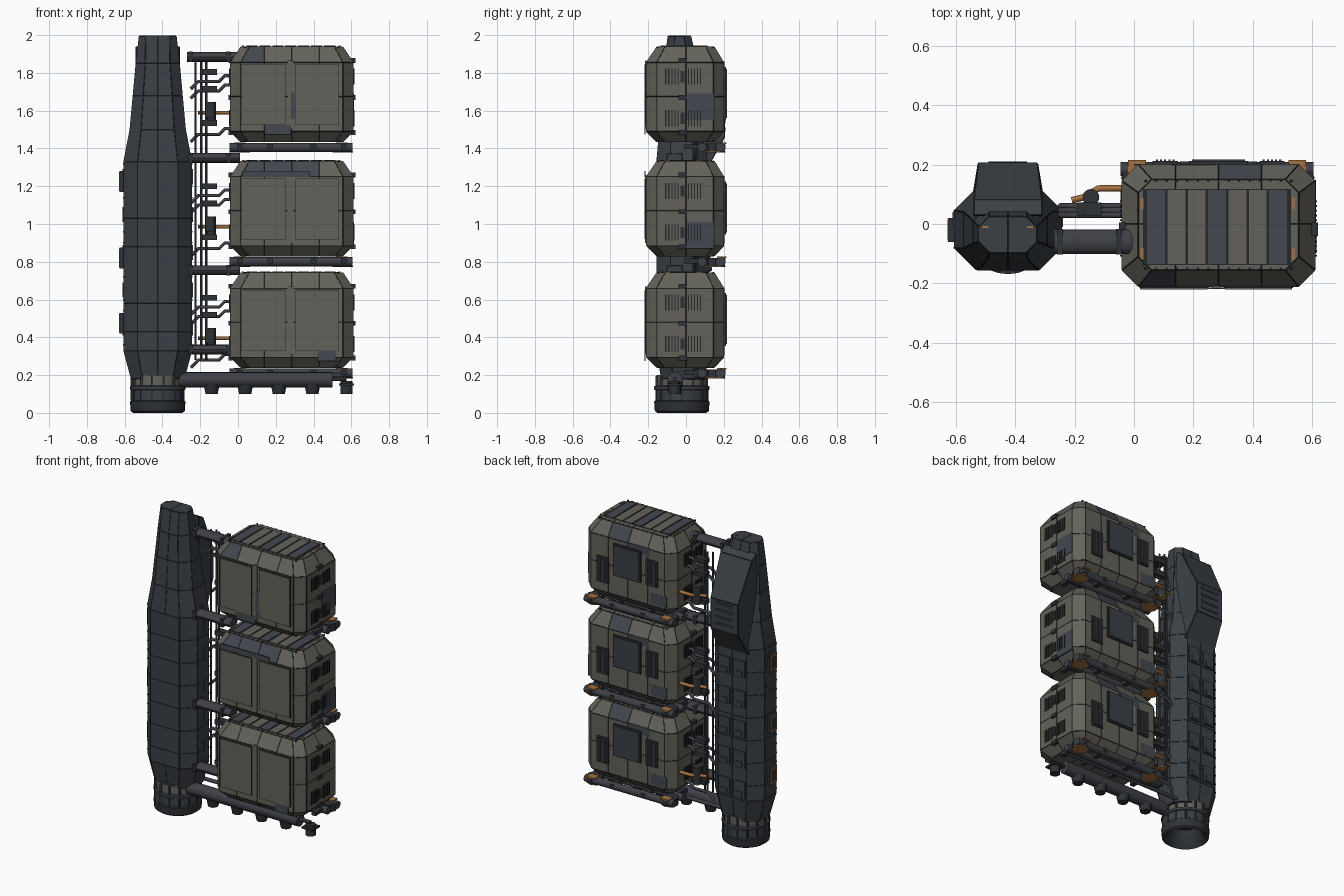
import bpy, bmesh, math
from mathutils import Matrix, Vector

cube = bpy.data.objects.get("Cube")
if cube:
    bpy.data.objects.remove(cube)


def material(name, r, g, b):
    m = bpy.data.materials.new(name)
    m.use_nodes = True
    m.diffuse_color = (r, g, b, 1)
    m.node_tree.nodes["Principled BSDF"].inputs["Base Color"].default_value = (r, g, b, 1)
    return m


HULL = material("hull slate", .043, .051, .061)
GREY = material("container grey", .125, .12, .102)
BLUE = material("panel blue grey", .057, .064, .078)
SEAM = material("seam black", .018, .02, .023)
PIPE = material("pipe metal", .047, .051, .061)
DARK = material("dark metal", .028, .032, .037)
ORANGE = material("marking orange", .36, .16, .05)


def finish(name, bm, *mats, smooth=False):
    bmesh.ops.recalc_face_normals(bm, faces=bm.faces)
    me = bpy.data.meshes.new(name)
    bm.to_mesh(me)
    bm.free()
    for m in mats:
        me.materials.append(m)
    ob = bpy.data.objects.new(name, me)
    bpy.context.collection.objects.link(ob)
    if smooth:
        bpy.ops.object.select_all(action='DESELECT')
        ob.select_set(True)
        bpy.context.view_layer.objects.active = ob
        bpy.ops.object.shade_smooth_by_angle()
    return ob


def boxes(name, mat, items):
    """Each item: centre x, y, z and size x, y, z."""
    bm = bmesh.new()
    for x, y, z, a, b, c in items:
        bmesh.ops.create_cube(bm, size=1, matrix=Matrix.Translation((x, y, z)) @ Matrix.Diagonal((a, b, c, 1)))
    return finish(name, bm, mat)


def cylinder(name, mat, start, end, r, sides=16, flat=1, r2=None):
    a, b = Vector(start), Vector(end)
    bm = bmesh.new()
    turn = (b - a).to_track_quat('Z', 'Y').to_matrix().to_4x4()
    bmesh.ops.create_cone(bm, cap_ends=True, segments=sides, radius1=r, radius2=r if r2 is None else r2,
                          depth=(b - a).length, matrix=Matrix.Translation((a + b) / 2) @ Matrix.Diagonal((1, 1, flat, 1)) @ turn)
    return finish(name, bm, mat, smooth=sides > 8)


def tube(name, mat, pts, r):
    cu = bpy.data.curves.new(name, 'CURVE')
    cu.dimensions = '3D'
    cu.bevel_depth, cu.bevel_resolution, cu.use_fill_caps = r, 1, True
    sp = cu.splines.new('POLY')
    sp.points.add(len(pts) - 1)
    for p, co in zip(sp.points, pts):
        p.co = (*co, 1)
    cu.materials.append(mat)
    bpy.context.collection.objects.link(bpy.data.objects.new(name, cu))


def octagon_loft(rings):
    """Rings: centre x, half width, front and back y, corner cut, z."""
    bm = bmesh.new()
    loops = []
    for cx, h, y0, y1, c, z in rings:
        pts = [(h - c, y0), (h, y0 + c), (h, y1 - c), (h - c, y1), (c - h, y1), (-h, y1 - c), (-h, y0 + c), (c - h, y0)]
        loops.append([bm.verts.new((cx + x, y, z)) for x, y in pts])
    for lo, hi in zip(loops, loops[1:]):
        for i in range(8):
            j = (i + 1) % 8
            bm.faces.new((lo[i], lo[j], hi[j], hi[i]))
    bm.faces.new(loops[0][::-1])
    bm.faces.new(loops[-1])
    return bm


def cut(bm, axis, values):
    for v in values:
        no = Vector((axis == 'x', axis == 'y', axis == 'z'))
        geom = bm.verts[:] + bm.edges[:] + bm.faces[:]
        bmesh.ops.bisect_plane(bm, geom=geom, plane_co=no * v, plane_no=no, dist=1e-5)


def panel(bm, width, is_patch=lambda centre: False):
    """Seams around every face; faces picked by the rule take the patch colour."""
    bmesh.ops.recalc_face_normals(bm, faces=bm.faces)
    plates = set(bm.faces)
    for f in bm.faces:
        f.material_index = 2 if is_patch(f.calc_center_median()) else 0
    bmesh.ops.inset_individual(bm, faces=bm.faces[:], thickness=width, depth=.002, use_even_offset=True)
    for f in bm.faces:
        if f not in plates:
            f.material_index = 1


# Tower hull
TX = -.425
tower = octagon_loft([(TX, .14, -.13, .1, .06, .18), (TX, .18, -.155, .12, .075, .33),
                      (TX, .18, -.155, .12, .075, 1.33), (TX, .147, -.14, .1, .06, 1.5),
                      (TX, .115, -.115, .06, .05, 1.85), (TX, .098, -.095, .025, .035, 1.995)])
cut(tower, 'z', [.43 + .15 * i for i in range(6)] + [1.68])
cut(tower, 'x', [TX])
panel(tower, .0013)
finish("tower_hull", tower, HULL, SEAM)

# Rear fairing and its vents
bm = bmesh.new()
outline = [(.03, 1.94), (.08, 1.91), (.205, 1.66), (.205, 1.46), (.115, 1.3), (.02, 1.3)]
sides = [[bm.verts.new((TX + s * (.115 if y < .15 else .1), y, z)) for y, z in outline] for s in (-1, 1)]
for i in range(len(outline)):
    j = (i + 1) % len(outline)
    bm.faces.new((sides[0][i], sides[0][j], sides[1][j], sides[1][i]))
for s in sides:
    bm.faces.new(s)
panel(bm, .002)
finish("rear_fairing", bm, HULL, SEAM)
boxes("fairing_vents", DARK, [(TX, .206, 1.5 + .045 * i, .13, .008, .02) for i in range(4)])

# Tower cladding: rear plates, side lockers and rivets
rear, lockers, frames = [], [], []
for i in range(5):
    z = .4 + .2 * i
    for s in (-1, 1):
        rear.append((TX + s * .055, .124, z, .08, .014, .11))
        rear.append((TX + s * .055, .13, z - .03, .045, .014, .035))
        rear.append((TX + s * .18, .015, z + .05, .012, .05, .08))
boxes("tower_rear_plates", HULL, rear)
for z in (.475, .82, 1.225):
    lockers.append((-.613, -.02, z, .028, .08, .11))
    frames += [(-.626, -.02, z + s * .045, .006, .07, .01) for s in (-1, 1)]
    frames += [(-.626, -.02 + s * .03, z, .006, .01, .09) for s in (-1, 1)]
boxes("side_lockers", DARK, lockers)
boxes("locker_frames", ORANGE, frames)
boxes("tower_rivets", SEAM, [(TX + s * .179, y, .36 + .06 * i, .01, .006, .008)
                             for s in (-1, 1) for y in (-.08, .045) for i in range(17)])
boxes("tower_lights", ORANGE, [(TX + s * .075, -.01, 1.996, .02, .006, .006) for s in (-1, 1)])

# Engine nozzle, lathed with an open mouth
profile = [(0, .12), (.085, .11), (.11, .02), (.13, 0), (.143, .01), (.147, .06), (.14, .065),
           (.14, .12), (.147, .125), (.147, .14), (.135, .145), (.135, .2), (0, .2)]
bm = bmesh.new()
verts = [bm.verts.new((r, 0, z)) for r, z in profile]
edges = [bm.edges.new(p) for p in zip(verts, verts[1:])]
bmesh.ops.spin(bm, geom=verts + edges, cent=(0, 0, 0), axis=(0, 0, 1), angle=math.tau, steps=28)
bmesh.ops.remove_doubles(bm, verts=bm.verts, dist=1e-4)
for f in bm.faces:
    mid = f.calc_center_median()
    if mid.xy.length > .12 and mid.z > .066:
        f.material_index = 1 if mid.z > .146 else 2
nozzle = finish("engine_nozzle", bm, DARK, GREY, HULL, smooth=True)
nozzle.location = (TX, -.022, 0)
boxes("nozzle_ribs", DARK, [(TX + .137 * math.cos(a), -.022 + .137 * math.sin(a), .13, .012, .012, .13)
                            for a in [math.tau * i / 14 for i in range(14)]])

CX, BACK, FRONT, END = .285, .2, -.21, .61


def container(n, z):
    # Shell with chamfered edges; patch plates sit on the upper chamfers
    front_patch = {1: 0, 2: .4, 3: .14}[n]
    bm = octagon_loft([(CX, .27, -.155, .15, .045, z), (CX, .325, FRONT, BACK, .055, z + .055),
                       (CX, .325, FRONT, BACK, .055, z + .42), (CX, .27, -.155, .15, .045, z + .502)])
    cut(bm, 'x', (.14, CX, .43))
    cut(bm, 'z', (z + .24,))
    cut(bm, 'y', (0,))
    panel(bm, .0014, lambda c: z + .43 < c.z < z + .49 and (
        c.y < -.1 and .03 < c.x < front_patch or c.y > .1 and CX < c.x < .43))
    finish(f"container_{n}_shell", bm, GREY, SEAM, BLUE)

    # Double doors with dark surrounds
    doors = [(x, z + .25) for x in (.135, .42)]
    boxes(f"container_{n}_door_surrounds", SEAM, [(x, FRONT, c, .232, .012, .324) for x, c in doors])
    boxes(f"container_{n}_doors", GREY, [(x, FRONT - .002, c, .226, .016, .318) for x, c in doors])
    boxes(f"container_{n}_door_bar", GREY, [(CX - .007, FRONT - .003, z + .25, .03, .008, .36)])
    patches = {1: [(.47, .065, .1, .06)], 2: [(.2, .435, .36, .03)], 3: [(.21, .065, .14, .05), (.295, .19, .03, .14)]}
    boxes(f"container_{n}_front_patches", BLUE, [(x, FRONT - .006, z + c, w, .005, h) for x, c, w, h in patches[n]])

    # Roof strips and markers
    strips = [(.04 + .0343 * (2 * i + 1), -.01, z + .504, .06, .25, .01) for i in range(7)]
    boxes(f"container_{n}_roof_grey", GREY, [s for i, s in enumerate(strips) if i % 3])
    boxes(f"container_{n}_roof_blue", BLUE, strips[::3])
    boxes(f"container_{n}_roof_bed", SEAM, [(CX - .005, -.01, z + .502, .5, .255, .006)])
    boxes(f"container_{n}_markers", ORANGE, [(x, y, z + .505, .01, .038, .008)
                                            for x in (.027, .537) for y in (.068, -.1)])

    # Rear hatch and louvres
    boxes(f"container_{n}_hatch", HULL, [(CX, BACK + .005, z + .29, .18, .024, .19)])
    boxes(f"container_{n}_hatch_frame", DARK, [(CX, BACK + .003, z + .29, .2, .02, .21)])
    beds, slats = [], []
    for x, c in ((.105, z + .27), (.465, z + .2)):
        beds.append((x, BACK + .003, c, .085, .02, .17))
        slats += [(x + .014 * i, BACK + .012, c, .007, .012, .15) for i in range(-2, 3)]
    boxes(f"container_{n}_rear_louvre_beds", DARK, beds)
    boxes(f"container_{n}_rear_louvre_slats", PIPE, slats)
    boxes(f"container_{n}_rear_patches", BLUE, [(.2, BACK, z + .4, .15, .006, .05), (.06, BACK, z + .1, .12, .006, .07)])

    # End louvres and catches, both ends
    grilles, catches = [], []
    for s in (-1, 1):
        x = CX + s * .325
        for c in (z + .125, z + .345):
            grilles += [(x, y + .016 * i, c, .014, .006, .085) for y in (-.075, .045) for i in range(-2, 3)]
            catches.append((x, -.018, c, .016, .02, .06))
        catches += [(x, -.018, c, .022, .045, .025) for c in (z + .05, z + .235, z + .43)]
    boxes(f"container_{n}_end_grilles", SEAM, grilles)
    boxes(f"container_{n}_end_catches", DARK, catches)
    if n > 1:
        boxes(f"container_{n}_end_patch", BLUE, [(END, .075, z + (.185 if n == 3 else .11), .008, .145, .14)])

    # Edge rivets
    boxes(f"container_{n}_rivets", SEAM, [(.04 + .035 * i, y, c, .008, .008, .008) for i in range(15)
                                         for c in (z + .002, z + .502) for y in (-.15, .145)])

    # Underframe rails, ties and corner feet
    for y in (.085, .185):
        cylinder(f"container_{n}_rail", PIPE, (-.045, y, z - .03), (.605, y, z - .03), .024)
    boxes(f"container_{n}_rail_ties", DARK, [(x, .1, z - .026, .03, .22, .025) for x in (.01, .17, .4, .56)])
    for x in (.01, .555):
        cylinder(f"container_{n}_foot", DARK, (x, .155, z - .052), (x, .155, z - .01), .052, 8)
        cylinder(f"container_{n}_foot_pad", ORANGE, (x, .155, z - .057), (x, .155, z - .052), .054, 8)
    boxes(f"container_{n}_foot_caps", ORANGE, [(x, .19, z - .007, .06, .05, .008) for x in (.01, .55)])

    # Service pipes to the tower
    for y, c in ((.03, z + .31), (.06, z + .03), (.045, z + .26)):
        tube(f"service_pipe_{n}", PIPE, [(-.25, y, c - .03), (-.21, y, c + .01), (-.1, y, c + .01),
                                         (-.07, y, c + .04), (-.02, y, c + .04)], .01)
    tube(f"orange_cable_{n}", ORANGE, [(-.21, .08, z + .155), (-.17, .09, z + .155), (-.12, .12, z + .155),
                                       (-.02, .12, z + .155)], .011)
    cylinder(f"valve_drum_{n}", DARK, (-.145, .09, z + .1), (-.145, .09, z + .21), .028)
    cylinder(f"valve_drum_base_{n}", ORANGE, (-.145, .09, z + .094), (-.145, .09, z + .1), .027)
    boxes(f"valve_boxes_{n}", DARK, [(-.15, .05, z + c, .08, .045, .03) for c in (.1, .28, .37)]
          + [(-.15, .05, z + .17, .045, .05, .08)])


for n, base in enumerate((.24, .83, 1.435), 1):
    container(n, base)

# Cross arms between tower and containers
for z in (1.885, 1.35, .755, .335):
    cylinder("cross_arm", PIPE, (-.27, -.06, z), (.01, -.06, z), .041, flat=.64)
    boxes("cross_arm_clamps", DARK, [(x, -.06, z, .02, .086, .054) for x in (-.25, -.05)])

# Vertical conduits
for x, y in ((-.225, .04), (-.195, .055), (-.168, .04)):
    cylinder("conduit", PIPE, (x, y, .28), (x, y, 1.87), .006, 8)

# Bottom boom with nozzles and end thruster
BY = -.06
cylinder("bottom_boom", PIPE, (-.36, BY, .175), (.5, BY, .175), .041)
for i in range(4):
    x = -.14 + .178 * i
    cylinder("boom_nozzle", DARK, (x, BY, .1), (x, BY, .15), .032, 12, r2=.042)
tube("boom_strut", PIPE, [(-.3, .05, .2), (.56, .05, .2)], .012)
tube("thruster_arm", DARK, [(.48, BY, .18), (.575, BY, .18)], .012)
cylinder("end_thruster", DARK, (.575, BY, .1), (.575, BY, .17), .032, 12)
boxes("end_thruster_collar", DARK, [(.575, BY, .15, .08, .08, .012)])
